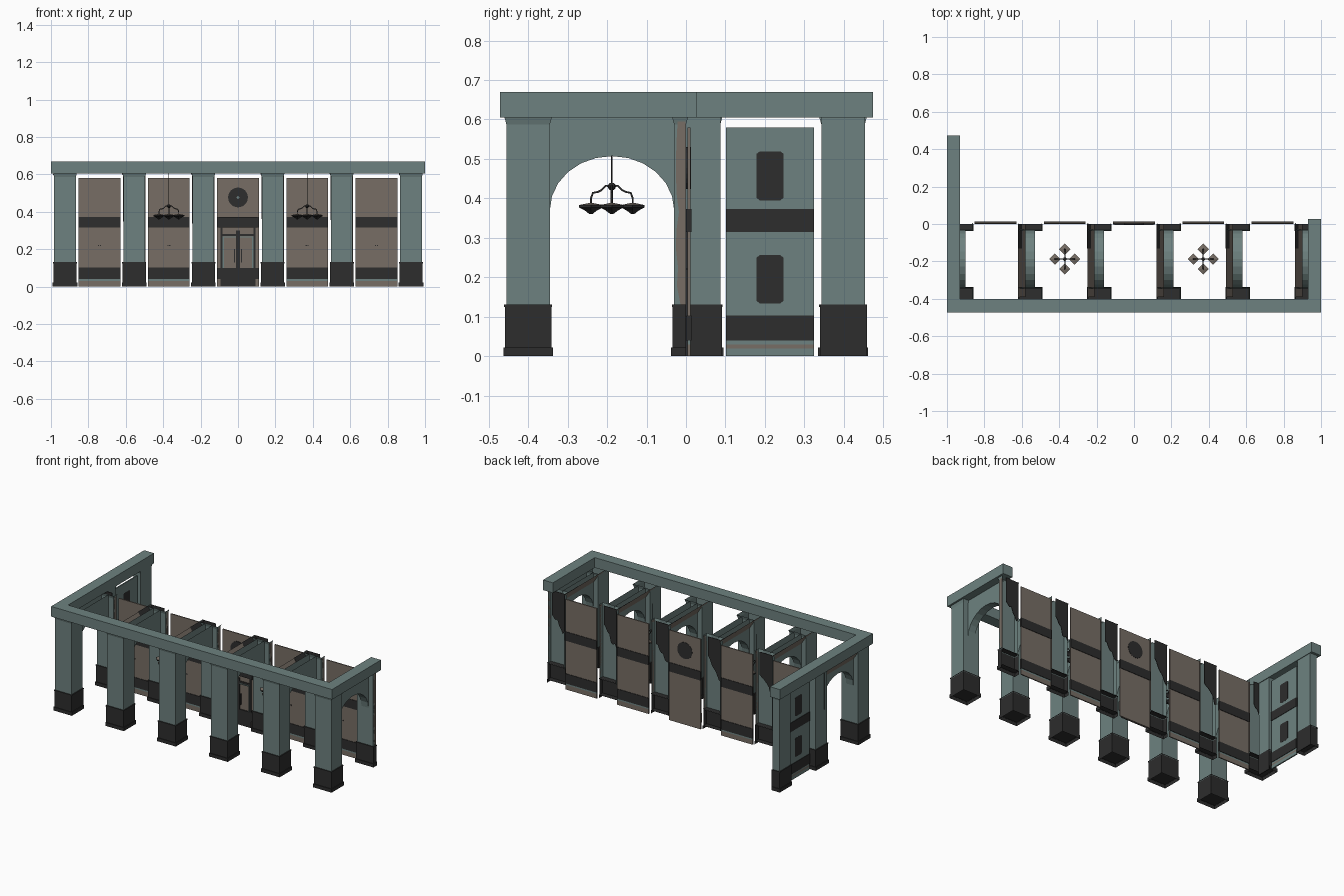
import bpy, bmesh, math, random

if "Cube" in bpy.data.objects:
    bpy.data.objects.remove(bpy.data.objects["Cube"])
random.seed(4)

def mat(name, c):
    m = bpy.data.materials.new(name)
    m.diffuse_color = (*c, 1)
    m.use_nodes = True
    m.node_tree.nodes["Principled BSDF"].inputs["Base Color"].default_value = m.diffuse_color
    return m

TEAL = mat("grey_teal_paint", (0.155, 0.222, 0.214))
BLACK = mat("charcoal_trim", (0.026, 0.026, 0.026))
BROWN = mat("taupe_plaster", (0.185, 0.155, 0.13))

def finish(name, bm, m):
    me = bpy.data.meshes.new(name)
    bm.to_mesh(me)
    bm.free()
    for mm in (m if isinstance(m, list) else [m]):
        me.materials.append(mm)
    ob = bpy.data.objects.new(name, me)
    bpy.context.collection.objects.link(ob)
    return ob

SIDES = {'-z': (0, 3, 2, 1), '+z': (4, 5, 6, 7), '-y': (0, 1, 5, 4),
         '+x': (1, 2, 6, 5), '+y': (2, 3, 7, 6), '-x': (3, 0, 4, 7)}

def box(name, x0, x1, y0, y1, z0, z1, m, skip=(), flare=0):
    """Box that can leave sides open and widen towards its top."""
    bm = bmesh.new()
    f = flare
    vs = [bm.verts.new(p) for p in (
        (x0, y0, z0), (x1, y0, z0), (x1, y1, z0), (x0, y1, z0),
        (x0 - f, y0 - f, z1), (x1 + f, y0 - f, z1), (x1 + f, y1 + f, z1), (x0 - f, y1 + f, z1))]
    for k, idx in SIDES.items():
        if k not in skip:
            bm.faces.new([vs[i] for i in idx])
    return finish(name, bm, m)

def prism(name, pts, axis, a, b, m):
    """Extrude a 2D outline (horizontal, z) along x or y from a to b."""
    bm = bmesh.new()
    co = (lambda p, t: (t, p[0], p[1])) if axis == 'x' else (lambda p, t: (p[0], t, p[1]))
    A = [bm.verts.new(co(p, a)) for p in pts]
    B = [bm.verts.new(co(p, b)) for p in pts]
    bm.faces.new(A)
    bm.faces.new(B[::-1])
    n = len(pts)
    for i in range(n):
        bm.faces.new((A[i], B[i], B[(i + 1) % n], A[(i + 1) % n]))
    bmesh.ops.recalc_face_normals(bm, faces=bm.faces[:])
    return finish(name, bm, m)

def pillar(name, x0, x1, y0, y1, openings=()):
    """Hollow shaft with flared head and stepped dark base; some sides may be open."""
    o = set(openings) | {'+z', '-z'}
    def grow(e):
        return (x0 - (0 if '-x' in o else e), x1 + (0 if '+x' in o else e),
                y0 - (0 if '-y' in o else e), y1 + (0 if '+y' in o else e))
    box(name + "_shaft", *grow(0), 0.12, 0.587, TEAL, o)
    box(name + "_head", *grow(0), 0.587, 0.605, TEAL, o, 0.005)
    box(name + "_base", *grow(0.004), 0.02, 0.125, BLACK, set(openings) | {'-z'})
    box(name + "_base_cap", *grow(0.006), 0.125, 0.131, BLACK, o - {'+z'})
    box(name + "_plinth", *grow(0.008), 0, 0.022, BLACK, set(openings) | {'-z'})

# beams around the top
box("front_beam", -1, 1, -0.472, -0.40, 0.605, 0.67, TEAL)
box("left_beam", -1, -0.93, -0.40, 0.474, 0.605, 0.67, TEAL, ('-y',))
box("right_beam", 0.93, 1, -0.40, 0.026, 0.605, 0.67, TEAL, ('-y',))

# bays: front pillar, rear pilaster and the cross arch between them
XS = [-0.925, -0.555, -0.185, 0.185, 0.555, 0.925]
Y0, Y1 = -0.345, -0.03
for i, xc in enumerate(XS):
    w = 0.058
    pillar("front_pillar_%d" % i, xc - w, xc + w, -0.455, Y0)
    pillar("rear_pilaster_%d" % i, xc - w, xc + w, Y1, 0.0, ('+y',))

    # arch wall: springing point, half ellipse, straight top left open
    yc, r = (Y0 + Y1) / 2, (Y1 - Y0) / 2
    pts = [(Y0, 0.605), (Y0, 0.37)]
    for k in range(1, 12):
        t = math.pi * k / 12
        pts.append((yc - r * math.cos(t), 0.37 + 0.137 * math.sin(t)))
    pts += [(Y1, 0.37), (Y1, 0.605)]
    ob = prism("cross_arch_%d" % i, pts, 'x', xc - 0.025, xc + 0.025, TEAL)
    bm = bmesh.new()
    bm.from_mesh(ob.data)
    top = [f for f in bm.faces if min(v.co.z for v in f.verts) > 0.6]
    bmesh.ops.delete(bm, geom=top, context='FACES')
    bm.to_mesh(ob.data)
    bm.free()

    # worn plaster cove along the left of the arch wall
    prism("worn_cove_%d" % i, [(xc - 0.064, 0.605), (xc - 0.025, 0.545), (xc - 0.025, 0.541),
          (xc - 0.064, 0.60)], 'y', -0.39, -0.002, BROWN)
    prism("cove_dark_edge_%d" % i, [(xc - 0.065, 0.607), (xc - 0.045, 0.577), (xc - 0.045, 0.574),
          (xc - 0.065, 0.603)], 'y', -0.13, 0.0, BLACK)
    # ragged dark patch on the pilaster rear
    n = 7
    patch = [(xc - 0.06, 0.605), (xc + 0.03, 0.605)]
    patch += [(xc + 0.03 - 0.09 * k / n, 0.47 - 0.018 * k + random.uniform(-0.02, 0.02)) for k in range(n + 1)]
    prism("worn_patch_%d" % i, patch, 'y', -0.003, 0.0, BLACK)
    # bare strip on the pilaster side
    strip = [(-0.001, 0.131), (-0.001, 0.60)]
    strip += [(-0.02 + random.uniform(-0.006, 0.006), 0.60 - 0.0469 * k) for k in range(11)]
    prism("bare_strip_%d" % i, strip, 'x', xc + w, xc + w + 0.002, BROWN)

# left wing: corner return and end pilaster
pillar("corner_return", -0.983, -0.935, 0.0, 0.087, ('-y', '+x'))
pillar("wing_pilaster", -0.983, -0.935, 0.343, 0.453, ('+x',))
box("corner_return_back", -0.937, -0.934, 0.0, 0.087, 0.131, 0.605, TEAL)
box("wing_pilaster_back", -0.937, -0.934, 0.343, 0.453, 0.131, 0.605, TEAL)
box("corner_base_back", -0.937, -0.932, 0.0, 0.091, 0, 0.131, BLACK)
box("wing_base_back", -0.937, -0.932, 0.339, 0.459, 0, 0.131, BLACK)

# wall panels, as stacked colour bands
def bands(wall):
    return [(0, 0.02, wall), (0.02, 0.03, BROWN), (0.03, 0.04, TEAL), (0.04, 0.103, BLACK),
            (0.103, 0.315, wall), (0.315, 0.373, BLACK), (0.373, 0.58, wall)]

for i in range(5):
    xc = -0.74 + 0.37 * i
    for z0, z1, m in bands(BROWN):
        if i == 2 and z1 < 0.3:
            continue
        e = 0.003 if m is BLACK else 0
        if i == 2 and z0 == 0.103:
            z0 = 0.0
        box("wall_panel_%d" % i, xc - 0.112, xc + 0.112, 0.004 - e, 0.011 + e, z0, z1, m)
    if i != 2:
        for dx in (-0.005, 0.005):
            box("panel_stud", xc + dx - 0.003, xc + dx + 0.003, 0.001, 0.004, 0.218, 0.224, BLACK)

for z0, z1, m in bands(TEAL):
    e = 0.003 if m is BLACK else 0
    box("wing_panel", -0.95 - e, -0.942 + e, 0.102, 0.325, z0, z1, m)
for zc, h in ((0.457, 0.062), (0.195, 0.061)):
    out = [(0.034, h - 0.006), (0.034, 6e-3 - h), (0.026, -h), (-0.026, -h),
           (-0.034, 6e-3 - h), (-0.034, h - 0.006), (-0.026, h), (0.026, h)]
    prism("wing_window", [(0.213 + a, zc + b) for a, b in out], 'x', -0.9505, -0.9415, BLACK)

# centre door: leaves, frame bars, canopy and round dial
box("door_centre_bar", -0.012, 0.012, -0.003, 0.004, 0.0, 0.30, BLACK)
box("door_canopy", -0.105, 0.105, -0.006, 0.004, 0.315, 0.373, BLACK)
box("door_transom", -0.09, 0.09, -0.002, 0.004, 0.27, 0.281, BLACK)
box("door_lintel", -0.082, 0.082, -0.003, 0.004, 0.262, 0.268, TEAL)
for s in (-1, 1):
    def bar(name, a, b, z0, z1, m):
        box(name, min(s * a, s * b), max(s * a, s * b), -0.003, 0.004, z0, z1, m)
    bar("door_jamb", 0.083, 0.093, 0.0, 0.315, BLACK)
    bar("door_stile", 0.076, 0.082, 0.1, 0.268, TEAL)
    bar("door_kick_plate", 0.012, 0.083, 0.0, 0.1, BLACK)
    bar("door_side_base", 0.093, 0.112, 0.04, 0.1, BLACK)
    bar("door_handle", 0.016, 0.021, 0.13, 0.2, BLACK)
disc = lambda r, n: [(r * math.cos(2 * math.pi * k / n), 0.477 + r * math.sin(2 * math.pi * k / n)) for k in range(n)]
prism("round_dial", disc(0.053, 24), 'y', -0.002, 0.013, BLACK)
prism("dial_hub", disc(0.008, 8), 'y', -0.004, -0.002, TEAL)

# hanging lamps
def tube(name, pts, r):
    cu = bpy.data.curves.new(name, 'CURVE')
    cu.dimensions = '3D'
    cu.bevel_depth = r
    cu.bevel_resolution = 1
    cu.use_fill_caps = True
    sp = cu.splines.new('POLY')
    sp.points.add(len(pts) - 1)
    for p, q in zip(sp.points, pts):
        p.co = (*q, 1)
    cu.materials.append(BLACK)
    bpy.context.collection.objects.link(bpy.data.objects.new(name, cu))

def shade(x, y, r):
    """Square dish: dark underside, plaster-coloured top."""
    bm = bmesh.new()
    ring = lambda rr, z: [bm.verts.new((x + rr * math.cos(k * math.pi / 2), y + rr * math.sin(k * math.pi / 2), z)) for k in range(4)]
    rows = [ring(r * 0.12, 0.36), ring(r * 0.5, 0.369), ring(r, 0.377), ring(r, 0.383), ring(r * 0.2, 0.388)]
    for j in range(4):
        for k in range(4):
            f = bm.faces.new((rows[j][k], rows[j][(k + 1) % 4], rows[j + 1][(k + 1) % 4], rows[j + 1][k]))
            f.material_index = int(j == 3)
    bm.faces.new(rows[0][::-1])
    bm.faces.new(rows[-1])
    finish("lamp_shade", bm, [BLACK, BROWN])

for lx in (-0.37, 0.37):
    ly = -0.188
    tube("lamp_rod", [(lx, ly, 0.425), (lx, ly, 0.605)], 0.0017)
    bm = bmesh.new()
    bmesh.ops.create_uvsphere(bm, u_segments=8, v_segments=6, radius=0.01)
    bmesh.ops.translate(bm, verts=bm.verts, vec=(lx, ly, 0.43))
    finish("lamp_hub", bm, BLACK)
    for k in range(4):
        cx, cy = math.cos(k * math.pi / 2), math.sin(k * math.pi / 2)
        arm = [(0, 0.43), (0.015, 0.432), (0.026, 0.421), (0.036, 0.416), (0.048, 0.414), (0.053, 0.40), (0.053, 0.385)]
        tube("lamp_arm", [(lx + cx * a, ly + cy * a, z) for a, z in arm], 0.0028)
        shade(lx + cx * 0.053, ly + cy * 0.053, 0.03)
